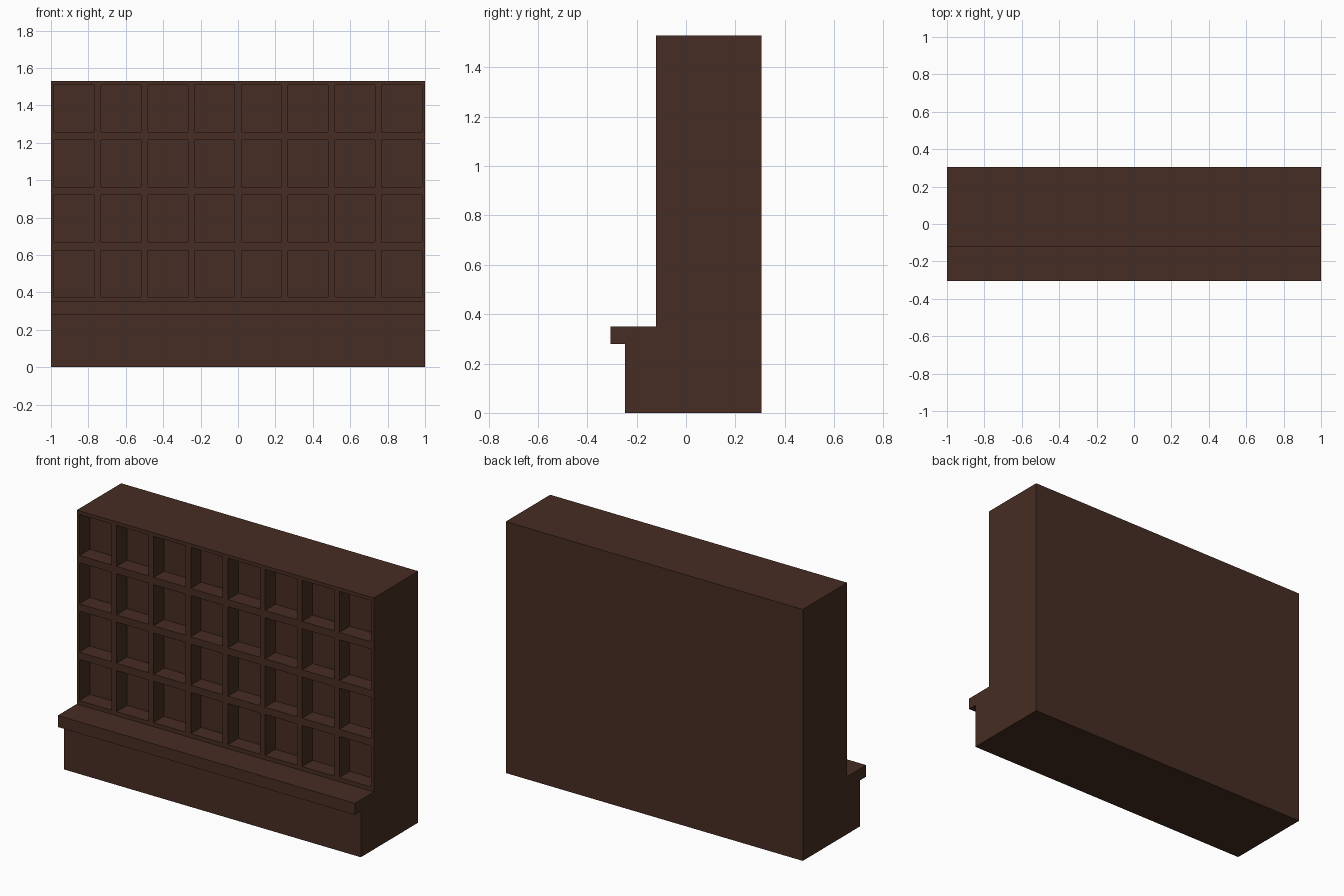
import bpy, bmesh
from mathutils import Vector

if "Cube" in bpy.data.objects:
    bpy.data.objects.remove(bpy.data.objects["Cube"])

FRONT_Y = -0.122      # front plane of the tall shelf section
CELL_DEPTH = 0.10
CELL_W, CELL_H = 0.215, 0.25
COLS = [-0.875 + 0.25 * i for i in range(8)]
ROWS = [0.50 + 0.2945 * i for i in range(4)]

wood = bpy.data.materials.new("dark_brown_wood")
wood.diffuse_color = (0.062, 0.026, 0.0168, 1)
wood.use_nodes = True
wood.node_tree.nodes["Principled BSDF"].inputs["Base Color"].default_value = wood.diffuse_color

# Side profile (y, z): plinth, overhanging counter ledge, tall shelf section
PROFILE = [(0.305, 0), (0.305, 1.53), (FRONT_Y, 1.53), (FRONT_Y, 0.35),
           (-0.305, 0.35), (-0.305, 0.28), (-0.247, 0.28), (-0.247, 0)]

bm = bmesh.new()
side = bm.faces.new([bm.verts.new((-1, y, z)) for y, z in PROFILE])
ext = bmesh.ops.extrude_face_region(bm, geom=[side], use_keep_orig=True)
verts = [g for g in ext["geom"] if isinstance(g, bmesh.types.BMVert)]
bmesh.ops.translate(bm, verts=verts, vec=(2, 0, 0))
bmesh.ops.recalc_face_normals(bm, faces=bm.faces)


def front_faces():
    return [f for f in bm.faces
            if all(abs(v.co.y - FRONT_Y) < 1e-4 for v in f.verts)]


def cut_front(co, no):
    faces = front_faces()
    edges = {e for f in faces for e in f.edges}
    pts = {v for f in faces for v in f.verts}
    bmesh.ops.bisect_plane(bm, geom=list(pts) + list(edges) + faces,
                           plane_co=co, plane_no=no, dist=1e-5)


# Cut the cell grid into the shelf front only
for s in (-0.5, 0.5):
    for x in COLS:
        cut_front(Vector((x + s * CELL_W, 0, 0)), Vector((1, 0, 0)))
    for z in ROWS:
        cut_front(Vector((0, 0, z + s * CELL_H)), Vector((0, 0, 1)))


# Push each cell back to form the open pigeonholes
def is_cell(f):
    c = f.calc_center_median()
    return (any(abs(c.x - x) < 0.01 for x in COLS)
            and any(abs(c.z - z) < 0.01 for z in ROWS))


cells = [f for f in front_faces() if is_cell(f)]
pushed = bmesh.ops.extrude_discrete_faces(bm, faces=cells)["faces"]
bmesh.ops.translate(bm, verts=list({v for f in pushed for v in f.verts}),
                    vec=(0, CELL_DEPTH, 0))
bmesh.ops.recalc_face_normals(bm, faces=bm.faces)

mesh = bpy.data.meshes.new("pigeonhole_cabinet")
bm.to_mesh(mesh)
bm.free()
mesh.materials.append(wood)
cabinet = bpy.data.objects.new("pigeonhole_cabinet", mesh)
bpy.context.collection.objects.link(cabinet)
